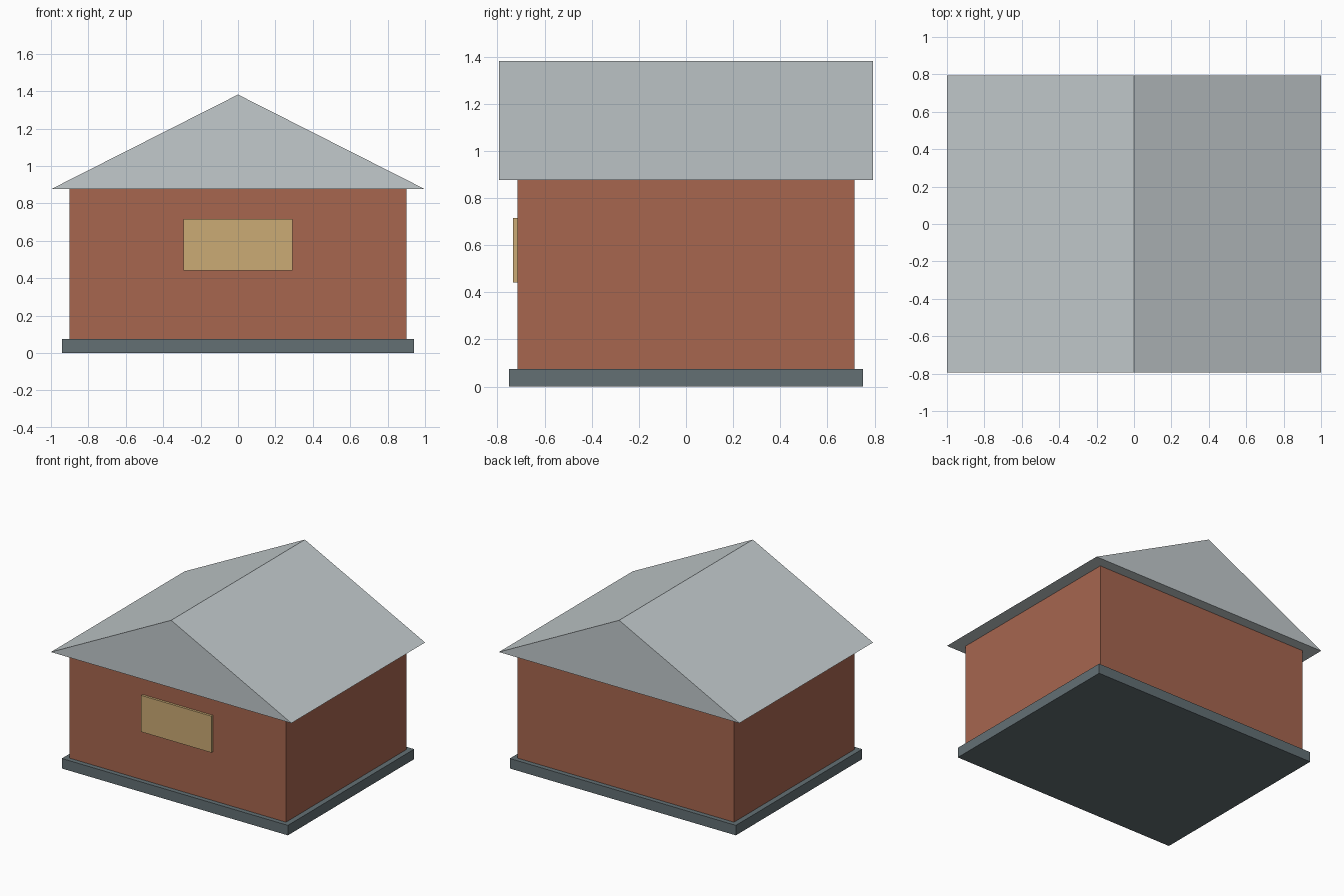
import bpy
import bmesh

default = bpy.data.objects.get("Cube")
if default:
    bpy.data.objects.remove(default, do_unlink=True)


def material(name, rgb):
    mat = bpy.data.materials.new(name)
    mat.use_nodes = True
    color = (*rgb, 1)
    mat.diffuse_color = color
    mat.node_tree.nodes["Principled BSDF"].inputs["Base Color"].default_value = color
    return mat


def prism(name, profile, y_front, y_back, mat):
    """Extrude a front (x, z) profile from y_front to y_back."""
    bm = bmesh.new()
    face = bm.faces.new([bm.verts.new((x, y_front, z)) for x, z in profile])
    extruded = bmesh.ops.extrude_face_region(bm, geom=[face])["geom"]
    moved = [v for v in extruded if isinstance(v, bmesh.types.BMVert)]
    bmesh.ops.translate(bm, verts=moved, vec=(0, y_back - y_front, 0))
    bmesh.ops.recalc_face_normals(bm, faces=bm.faces)
    mesh = bpy.data.meshes.new(name)
    bm.to_mesh(mesh)
    bm.free()
    mesh.materials.append(mat)
    obj = bpy.data.objects.new(name, mesh)
    bpy.context.collection.objects.link(obj)
    return obj


def block(name, half_x, z_low, z_high, y_front, y_back, mat):
    profile = [(-half_x, z_low), (half_x, z_low), (half_x, z_high), (-half_x, z_high)]
    return prism(name, profile, y_front, y_back, mat)


brick = material("brick red", (0.385, 0.133, 0.078))
slate = material("dark slate", (0.125, 0.16, 0.175))
pale_grey = material("pale grey", (0.54, 0.59, 0.605))
tan = material("warm tan", (0.595, 0.405, 0.178))

# Base and walls
block("foundation", 0.94, 0, 0.075, -0.75, 0.75, slate)
block("walls", 0.9, 0.02, 0.88, -0.715, 0.715, brick)

# Solid gable roof, ridge running front to back
eave, ridge = 0.876, 1.382
prism("roof", [(-1, eave), (1, eave), (0, ridge)], -0.794, 0.794, pale_grey)

# Front window panel
block("front_window", 0.292, 0.442, 0.716, -0.733, -0.71, tan)
